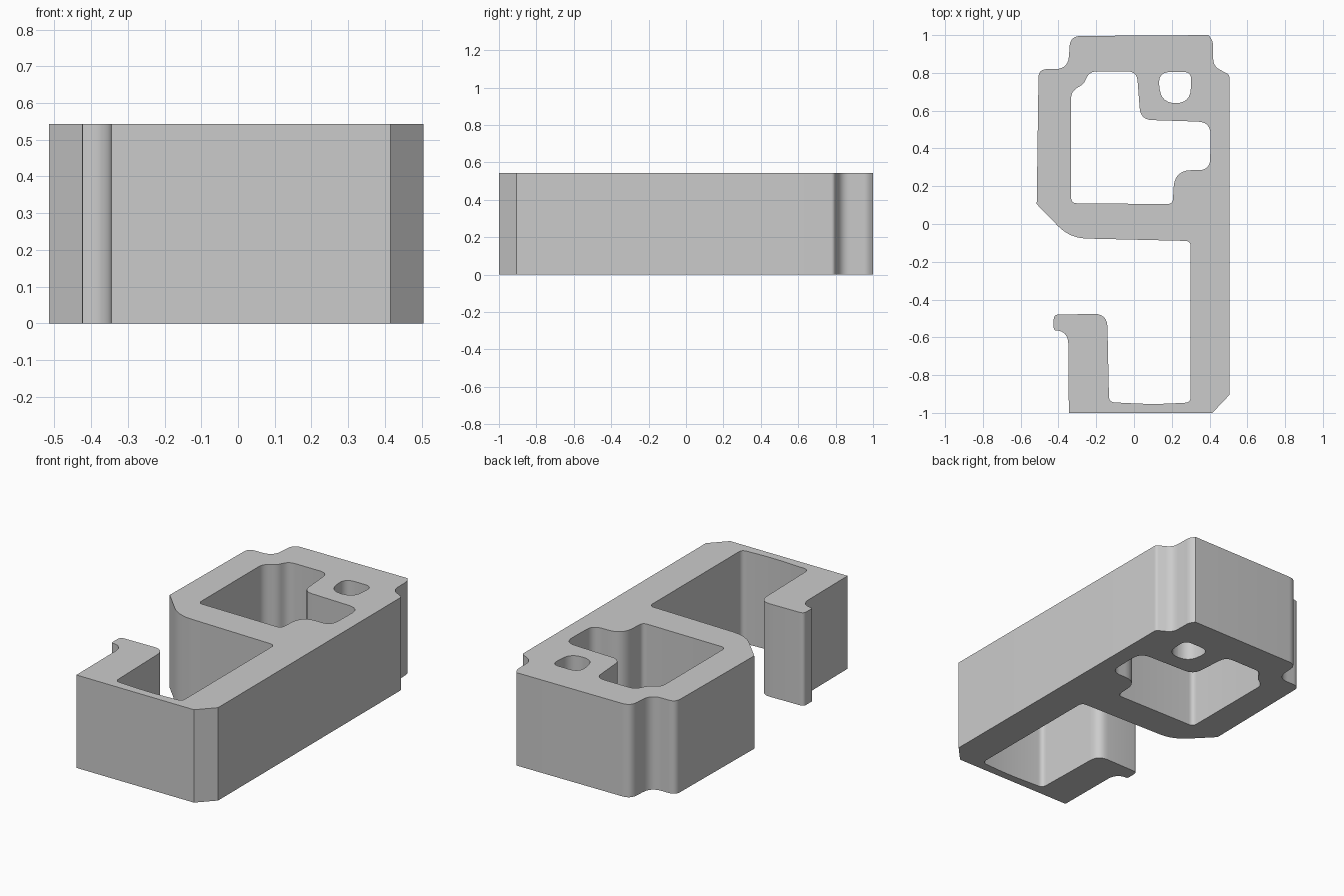
import bpy
import bmesh
from mathutils import Vector

if "Cube" in bpy.data.objects:
    bpy.data.objects.remove(bpy.data.objects["Cube"])

HEIGHT = 0.543
STEPS = 6


def rounded(points):
    """Round each corner (x, y, r), where r is the distance trimmed off both sides."""
    result = []
    for i, (x, y, r) in enumerate(points):
        p = Vector((x, y))
        if r == 0:
            result.append(p)
            continue
        before = Vector(points[i - 1][:2])
        after = Vector(points[(i + 1) % len(points)][:2])
        a = p + (before - p).normalized() * r
        b = p + (after - p).normalized() * r
        for k in range(STEPS + 1):
            t = k / STEPS
            result.append(a * (1 - t) ** 2 + p * 2 * t * (1 - t) + b * t * t)
    return result


# Outer outline of the hooked plate, counter-clockwise from the foot
outline = [
    (-0.345, -1, 0), (0.415, -1, 0), (0.505, -0.905, 0),
    (0.505, 0.79, 0.015), (0.42, 0.835, 0.04), (0.417, 0.97, 0.02), (0.395, 1, 0),
    (-0.338, 0.995, 0.055), (-0.348, 0.82, 0.07), (-0.505, 0.82, 0.045),
    (-0.515, 0.105, 0), (-0.34, -0.075, 0.09), (0.3, -0.09, 0.03),
    (0.3, -0.945, 0.03), (0.1, -0.955, 0.1), (-0.132, -0.943, 0.03),
    (-0.142, -0.475, 0.07), (-0.425, -0.48, 0.025), (-0.425, -0.562, 0.012),
    (-0.348, -0.562, 0.075),
]
# Large stepped opening
window = [
    (-0.333, 0.11, 0.03), (0.205, 0.105, 0.03), (0.215, 0.285, 0.09),
    (0.402, 0.285, 0.06), (0.407, 0.54, 0.07), (0.035, 0.552, 0.06),
    (0.015, 0.808, 0.05), (-0.24, 0.808, 0.045), (-0.262, 0.745, 0.025),
    (-0.333, 0.70, 0.035),
]
# Small rounded opening
eyelet = [
    (0.145, 0.64, 0.075), (0.297, 0.64, 0.075),
    (0.305, 0.805, 0.045), (0.125, 0.805, 0.07),
]

# Filled, extruded profile with both openings
curve = bpy.data.curves.new("hooked_plate", "CURVE")
curve.dimensions = "2D"
curve.fill_mode = "BOTH"
curve.extrude = HEIGHT / 2
for loop in (outline, window, eyelet):
    pts = rounded(loop)
    spline = curve.splines.new("POLY")
    spline.points.add(len(pts) - 1)
    for point, co in zip(spline.points, pts):
        point.co = (co.x, co.y, 0, 1)
    spline.use_cyclic_u = True

plate = bpy.data.objects.new("hooked_plate", curve)
bpy.context.collection.objects.link(plate)
bpy.context.view_layer.objects.active = plate
plate.select_set(True)
bpy.ops.object.convert(target="MESH")
plate = bpy.context.object

# Weld the caps to the walls and stand the plate on the floor
bm = bmesh.new()
bm.from_mesh(plate.data)
bmesh.ops.remove_doubles(bm, verts=bm.verts, dist=0.0005)
bmesh.ops.translate(bm, verts=bm.verts, vec=(0, 0, HEIGHT / 2))
bmesh.ops.recalc_face_normals(bm, faces=bm.faces)
bm.to_mesh(plate.data)
bm.free()
bpy.ops.object.shade_smooth_by_angle(angle=0.52)
